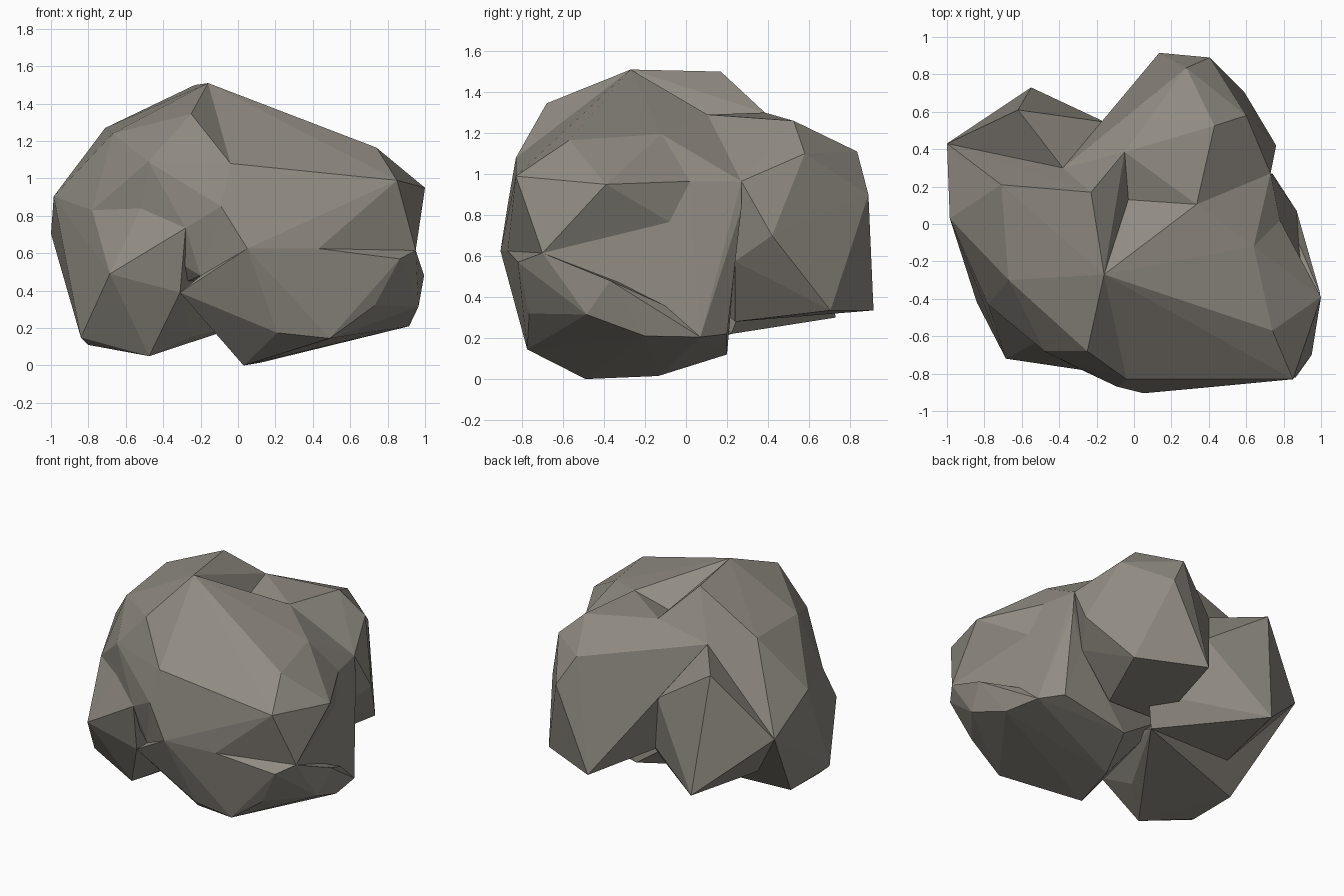
import bpy, bmesh

if "Cube" in bpy.data.objects:
    bpy.data.objects.remove(bpy.data.objects["Cube"])


def lump(name, points):
    """Faceted convex boulder lump spanned by a few corner points."""
    bm = bmesh.new()
    for p in points:
        bm.verts.new(p)
    res = bmesh.ops.convex_hull(bm, input=bm.verts)
    junk = {g for g in res["geom_interior"] + res["geom_unused"]
            if isinstance(g, bmesh.types.BMVert) and g.is_valid}
    bmesh.ops.delete(bm, geom=list(junk), context='VERTS')
    bmesh.ops.recalc_face_normals(bm, faces=bm.faces)
    me = bpy.data.meshes.new(name)
    bm.to_mesh(me)
    bm.free()
    ob = bpy.data.objects.new(name, me)
    bpy.context.collection.objects.link(ob)
    return ob


# Corners shared between neighbouring lumps
peak = (-.16, -.27, 1.51)
peak_b = (-.23, .17, 1.50)
ridge = (-.05, .385, 1.30)
dip = (-.03, .13, 1.22)
saddle = (.335, .105, 1.29)
top_r = (.64, -.12, 1.195)
brow = (-.04, -.83, 1.08)
nose = (-.09, -.87, .85)
chin = (.05, -.905, .625)
chin_l = (-.20, -.74, .48)
chin_r = (.43, -.87, .625)
side = (.95, -.70, .615)
shoulder = (.78, .02, .965)
armpit_t = (.73, .27, .965)
hip = (.64, .24, .575)
hip_low = (.87, .07, .205)
hip_in = (.75, .20, .22)
belly = (.25, .20, .12)
left_back = (-.38, .30, 1.17)
notch = (-.155, .545, .82)
left_tip = (-1, .43, .705)
left_edge = (-.985, .03, .905)
cheek = (-.78, -.43, .83)
cheek_r = (-.52, -.63, .84)
cheek_in = (-.28, -.78, .735)
under_l = (-.68, .08, .28)
under = (.04, .22, .22)
cleft = (-.31, -.70, .39)
core = (-.15, .10, .40)

# Front right mass: upper half, recessed flank, armpit, lower half
rock = lump("rock", [
    peak, dip, saddle, brow, nose, chin, chin_r, chin_l, side, shoulder,
    hip, core, top_r, (.74, -.57, 1.165), (.85, -.83, .99),
    (1, -.39, .95)])
flank = lump("flank", [
    shoulder, side, hip, hip_low, hip_in, belly, core, chin, chin_r])
armpit = lump("armpit", [
    top_r, saddle, shoulder, armpit_t, (.74, .27, .83), hip, hip_low,
    hip_in, core])
lower = lump("lower_lump", [
    chin, chin_r, chin_l, side, hip_low, hip_in, belly, core, cleft,
    (.865, -.82, .57), (.995, -.37, .48), (.965, -.485, .315),
    (.915, -.20, .21), (.03, -.49, 0), (.12, -.135, .015),
    (.21, -.77, .175), (.49, -.775, .145), (.73, -.765, .32)])

# Left mass, its foot, and the saddle joining it to the back
left = lump("left_lump", [
    peak, peak_b, left_back, left_tip, left_edge, under_l, core, brow, nose,
    chin_l, cheek, cheek_r, cheek_in, (-.71, .21, 1.27),
    (-.67, -.30, 1.24), (-.25, -.68, 1.345), (-.48, -.68, 1.09)])
foot = lump("left_foot", [
    left_tip, left_edge, under_l, under, core, cheek, cheek_r, cheek_in,
    cleft, (-.685, -.72, .49), (-.84, -.42, .15), (-.80, -.35, .11),
    (-.475, -.52, .05), (-.82, -.01, .13), (-.25, -.32, .155)])
bridge = lump("bridge", [peak, peak_b, ridge, left_back, dip, core])

# Back left wedge
wedge = lump("back_wedge", [
    left_tip, left_back, notch, under_l, under, core, (-.26, .50, .40),
    (.13, .30, .42), (-.62, .61, 1.13), (-.55, .73, .30)])

# Back mass
back = lump("back_lump", [
    ridge, dip, saddle, left_back, notch, hip, core, armpit_t,
    (.43, .525, 1.26), (.28, .835, 1.11), (.405, .89, .90),
    (.135, .915, .335), (.59, .705, .335), (.60, .58, 1.10),
    (.76, .42, .70), (.41, .24, .28)])

# Fuse the lumps into one skin
parts = [flank, armpit, lower, left, foot, bridge, wedge, back]
for part in parts:
    mod = rock.modifiers.new("fuse", 'BOOLEAN')
    mod.operation = 'UNION'
    mod.solver = 'EXACT'
    mod.object = part
fused = bpy.data.meshes.new_from_object(
    rock.evaluated_get(bpy.context.evaluated_depsgraph_get()))
rock.modifiers.clear()
rock.data = fused
for part in parts:
    bpy.data.objects.remove(part)

# Warm grey stone
stone = bpy.data.materials.new("stone")
stone.diffuse_color = (.28, .26, .225, 1)
stone.use_nodes = True
stone.node_tree.nodes["Principled BSDF"].inputs["Base Color"].default_value = stone.diffuse_color
rock.data.materials.clear()
rock.data.materials.append(stone)
